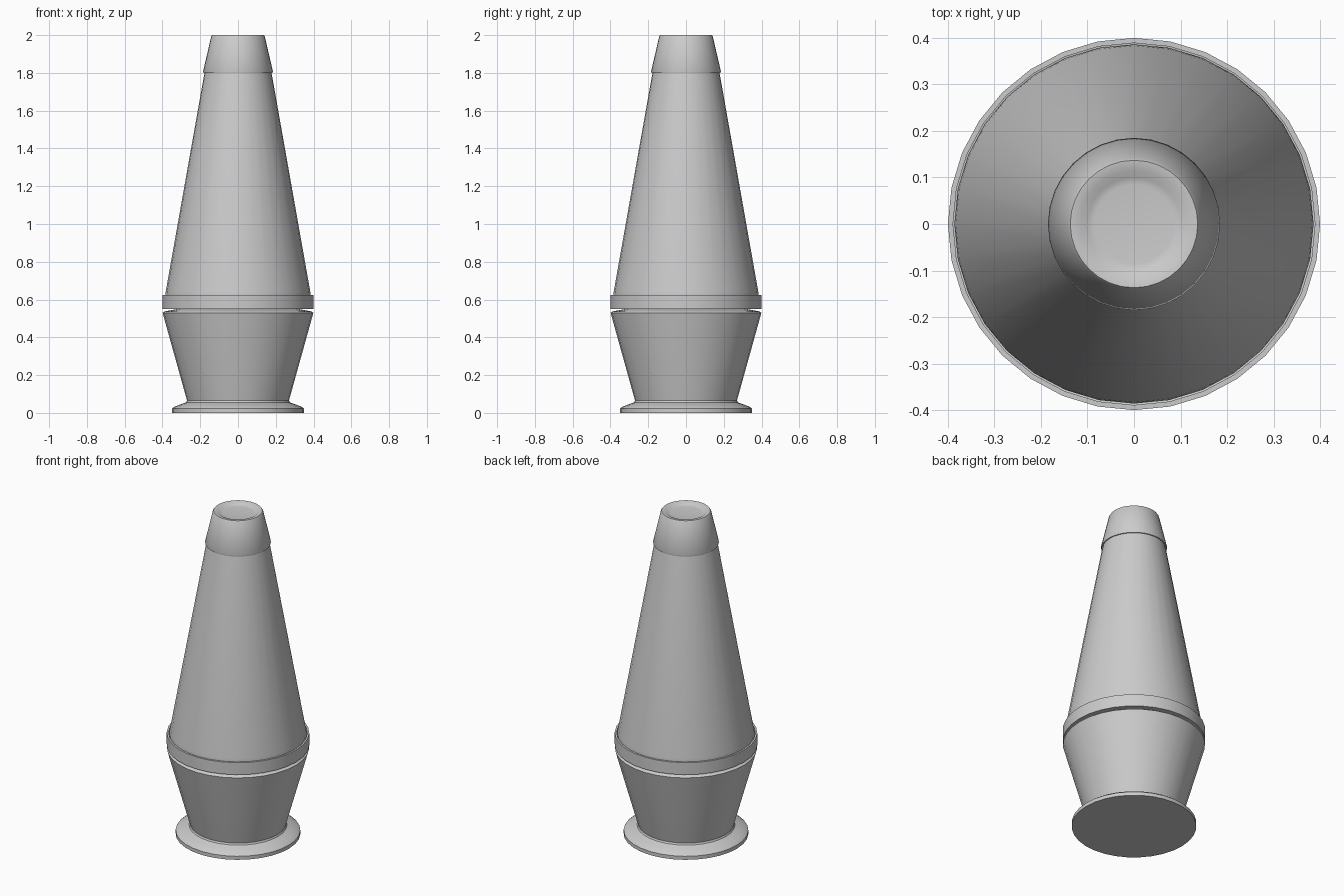
import bpy, bmesh, math

if "Cube" in bpy.data.objects:
    bpy.data.objects.remove(bpy.data.objects["Cube"])

SIDES = 32


def lathe(name, profile, closed=False):
    """Spin an (r, z) profile around z; open ends are capped."""
    bm = bmesh.new()
    rings = []
    for r, z in profile:
        rings.append([bm.verts.new((r * math.cos(2 * math.pi * i / SIDES),
                                    r * math.sin(2 * math.pi * i / SIDES), z))
                      for i in range(SIDES)])
    pairs = list(zip(rings, rings[1:]))
    if closed:
        pairs.append((rings[-1], rings[0]))
    for a, b in pairs:
        for i in range(SIDES):
            j = (i + 1) % SIDES
            bm.faces.new((a[i], a[j], b[j], b[i]))
    if not closed:
        bm.faces.new(rings[0][::-1])
        bm.faces.new(rings[-1])
    bmesh.ops.recalc_face_normals(bm, faces=bm.faces[:])
    mesh = bpy.data.meshes.new(name)
    bm.to_mesh(mesh)
    bm.free()
    ob = bpy.data.objects.new(name, mesh)
    bpy.context.collection.objects.link(ob)
    bpy.ops.object.select_all(action='DESELECT')
    ob.select_set(True)
    bpy.context.view_layer.objects.active = ob
    bpy.ops.object.shade_smooth_by_angle(angle=math.radians(35))
    return ob


# Flared foot and tapered stand, with a shallow shoulder under the collar
lathe("base", [(0.35, 0.0), (0.35, 0.022), (0.335, 0.034), (0.30, 0.046),
               (0.275, 0.056), (0.27, 0.066), (0.397, 0.522), (0.399, 0.53),
               (0.39, 0.537), (0.32, 0.55)])

# Thin collar band around the foot of the glass
lathe("collar", [(0.40, 0.55), (0.40, 0.625), (0.389, 0.625), (0.389, 0.565),
                 (0.32, 0.55)], closed=True)

# Tall tapered glass vessel
lathe("glass", [(0.33, 0.555), (0.378, 0.575), (0.386, 0.61), (0.383, 0.64),
                (0.183, 1.77), (0.175, 1.81)])

# Metal cap with a lightly dished top
lathe("cap", [(0.17, 1.80), (0.183, 1.80), (0.185, 1.807), (0.142, 1.993),
              (0.137, 2.0), (0.115, 1.998), (0.10, 1.988), (0.085, 1.986)])
